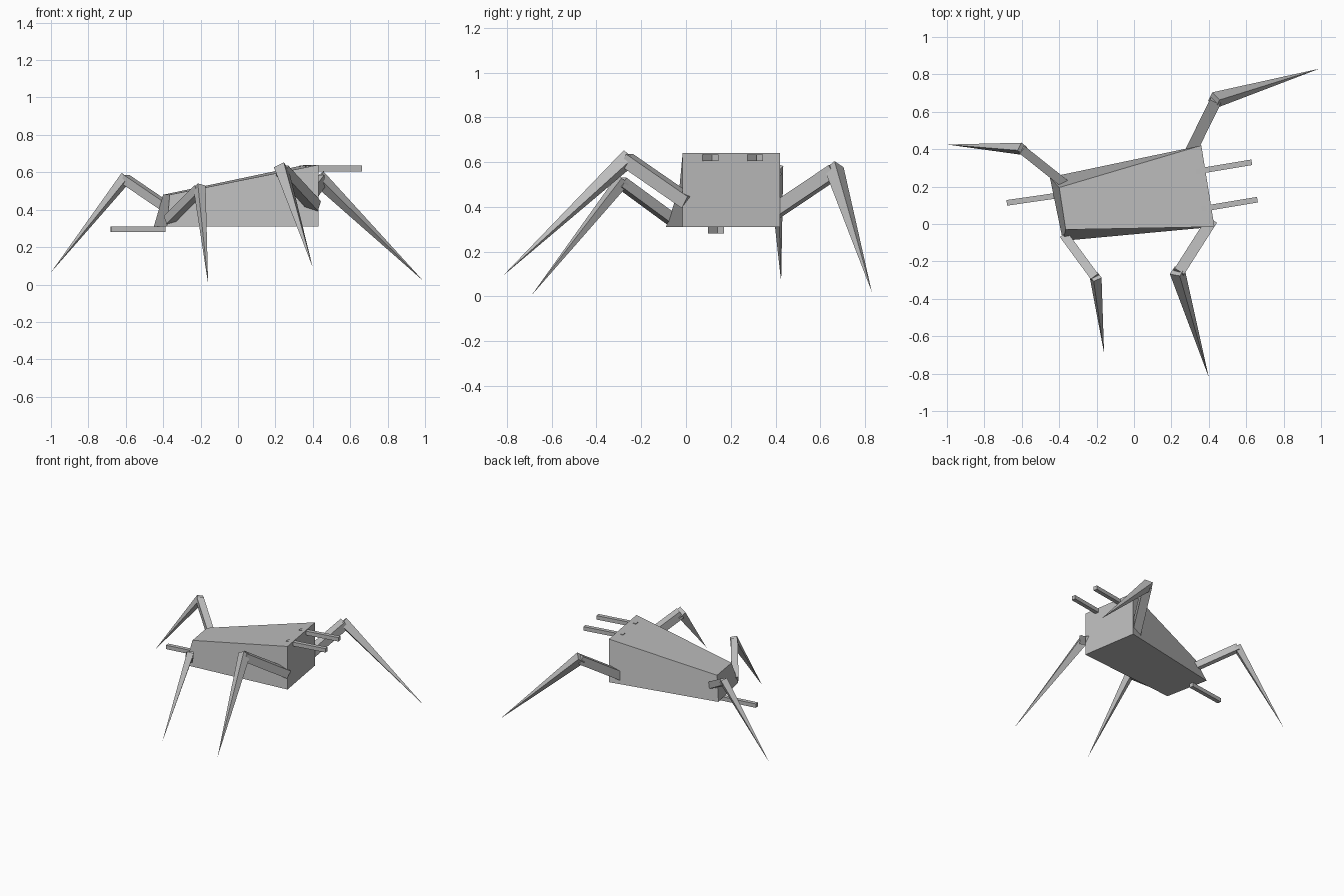
import bpy
from mathutils import Vector

cube = bpy.data.objects.get("Cube")
if cube:
    bpy.data.objects.remove(cube, do_unlink=True)

grey = bpy.data.materials.new("plain grey")
grey.use_nodes = True
grey.diffuse_color = (0.5, 0.5, 0.5, 1)
grey.node_tree.nodes["Principled BSDF"].inputs["Base Color"].default_value = (0.5, 0.5, 0.5, 1)

QUADS = [(3, 2, 1, 0), (4, 5, 6, 7)] + [(i, (i + 1) % 4, (i + 1) % 4 + 4, i + 4) for i in range(4)]


def add_mesh(name, verts, faces):
    mesh = bpy.data.meshes.new(name)
    mesh.from_pydata(verts, [], faces)
    mesh.validate()
    mesh.materials.append(grey)
    obj = bpy.data.objects.new(name, mesh)
    bpy.context.collection.objects.link(obj)
    return obj


def section(centre, side, up, size):
    """Four corners of a square around a centre."""
    h = size / 2
    return [centre + side * a * h + up * b * h for a, b in ((-1, -1), (1, -1), (1, 1), (-1, 1))]


def frame(axis, side):
    """Square up a side vector against an axis; return side and up."""
    side = (side - axis * side.dot(axis)).normalized()
    return side, side.cross(axis).normalized()


def flat_side(axis):
    return Vector((axis.y, -axis.x, 0)).normalized()


def bar(name, start, end, size):
    start, end = Vector(start), Vector(end)
    axis = (end - start).normalized()
    side, up = frame(axis, flat_side(axis))
    add_mesh(name, section(start, side, up, size) + section(end, side, up, size),
             [f[::-1] for f in QUADS])


def spike(name, base, tip, side, size):
    base, tip = Vector(base), Vector(tip)
    axis = (tip - base).normalized()
    side, up = frame(axis, side)
    corners = section(base - axis * size * 0.3, side, up, size)
    add_mesh(name, corners + [tip],
             [(0, 1, 2, 3)] + [((i + 1) % 4, i, 4) for i in range(4)])


# Tapered body: small sloping end, then large upright end
small_end = [(-0.38, -0.09, 0.31), (-0.45, 0.25, 0.31), (-0.40, 0.195, 0.48), (-0.365, -0.03, 0.48)]
large_end = [(0.43, -0.015, 0.31), (0.36, 0.42, 0.31), (0.36, 0.42, 0.64), (0.43, -0.015, 0.64)]
add_mesh("body", small_end + large_end, QUADS)

# Prongs: two high on the large end, one beneath the small end
bar("upper_prong_a", (0.36, 0.08, 0.62), (0.66, 0.13, 0.62), 0.03)
bar("upper_prong_b", (0.33, 0.28, 0.62), (0.63, 0.33, 0.62), 0.03)
bar("lower_prong", (-0.39, 0.155, 0.295), (-0.68, 0.113, 0.295), 0.03)

# Legs: name, root, knee, tip, thickness
legs = [
    ("back_left", (0.29, 0.36, 0.355), (0.44, 0.665, 0.56), (0.99, 0.83, 0.02), 0.062),
    ("front_left", (0.41, 0.01, 0.42), (0.235, -0.265, 0.61), (0.40, -0.82, 0.09), 0.06),
    ("front_right", (-0.37, -0.065, 0.345), (-0.205, -0.29, 0.51), (-0.16, -0.69, 0.005), 0.048),
    ("back_right", (-0.37, 0.215, 0.405), (-0.605, 0.402, 0.565), (-1.0, 0.425, 0.065), 0.048),
]
for name, root, knee, tip, size in legs:
    bar(name + "_upper_leg", root, knee, size)
    spike(name + "_lower_leg", knee, tip, flat_side(Vector(knee) - Vector(root)), size)
